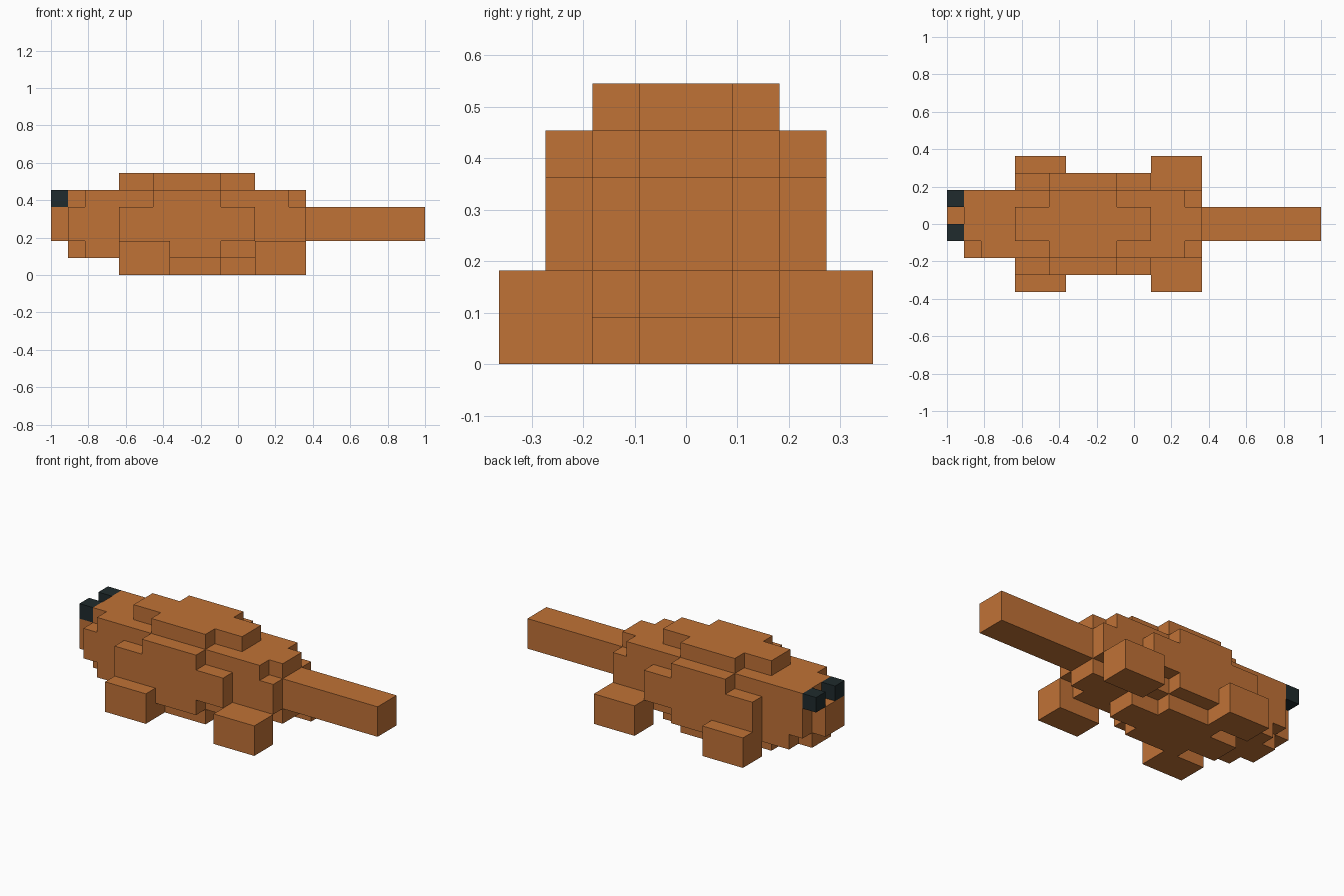
import bpy, bmesh, math
from itertools import product

cube = bpy.data.objects.get("Cube")
if cube:
    bpy.data.objects.remove(cube, do_unlink=True)

UNIT = 1 / 11  # edge of one block


def material(name, rgb):
    mat = bpy.data.materials.new(name)
    mat.use_nodes = True
    color = (*rgb, 1)
    mat.diffuse_color = color
    mat.node_tree.nodes["Principled BSDF"].inputs["Base Color"].default_value = color
    return mat


def box(x, y, z):
    """Cells filled by a box given as (start, end) ranges in blocks."""
    return set(product(range(*x), range(*y), range(*z)))


def mirror_y(cells):
    return cells | {(x, -1 - y, z) for x, y, z in cells}


def build(name, cells, filled, mat):
    """Mesh the outside of a part, leaving out faces covered by other parts."""
    bm = bmesh.new()
    verts = {}

    def vert(p):
        if p not in verts:
            verts[p] = bm.verts.new([c * UNIT for c in p])
        return verts[p]

    for cell in sorted(cells):
        for axis, side in product(range(3), (0, 1)):
            near = list(cell)
            near[axis] += 2 * side - 1
            if tuple(near) in filled:
                continue
            ring = []
            for u, v in ((0, 0), (1, 0), (1, 1), (0, 1)):
                p = list(cell)
                p[axis] += side
                p[(axis + 1) % 3] += u
                p[(axis + 2) % 3] += v
                ring.append(vert(tuple(p)))
            bm.faces.new(ring if side else ring[::-1])
    bmesh.ops.dissolve_limit(bm, angle_limit=math.radians(1),
                             verts=bm.verts[:], edges=bm.edges[:])
    mesh = bpy.data.meshes.new(name)
    bm.to_mesh(mesh)
    bm.free()
    mesh.materials.append(mat)
    bpy.context.collection.objects.link(bpy.data.objects.new(name, mesh))


fur = material("orange_brown", (0.527, 0.168, 0.037))
dark = material("dark_slate", (0.014, 0.024, 0.026))

wide, slim = (-2, 2), (-1, 1)
long_x, short_x = (-7, 1), (-5, -1)


def end_cap(x):
    return box(x, slim, (1, 5)) | box(x, wide, (2, 4))


def plate(z):
    return box(long_x, slim, z) | box(short_x, wide, z)


parts = {
    # Torso with stepped cross-shaped pads on every side
    "torso": box((-9, 3), wide, (1, 5)),
    "rump": end_cap((3, 4)),
    "back_plate": plate((5, 6)),
    "belly_plate": plate((0, 1)),
    "flanks": mirror_y(box(long_x, (2, 3), (2, 4)) | box(short_x, (2, 3), (1, 5))),
    # Face, with the block that carries the far eye
    "head": end_cap((-10, -9)) | box((-10, -9), (1, 2), (4, 5)),
    "snout": box((-11, -10), slim, (2, 4)),
    "eyes": box((-11, -10), (-1, 0), (4, 5)) | box((-11, -10), (1, 2), (4, 5)),
    # Limbs and tail
    "front_legs": mirror_y(box((-7, -4), (2, 4), (0, 2))),
    "hind_legs": mirror_y(box((1, 4), (2, 4), (0, 2))),
    "tail": box((4, 11), slim, (2, 4)),
}
# Where flanks and legs share cells, the legs keep them
parts["flanks"] -= parts["front_legs"] | parts["hind_legs"]

filled = set().union(*parts.values())
for name, cells in parts.items():
    build(name, cells, filled, dark if name == "eyes" else fur)
